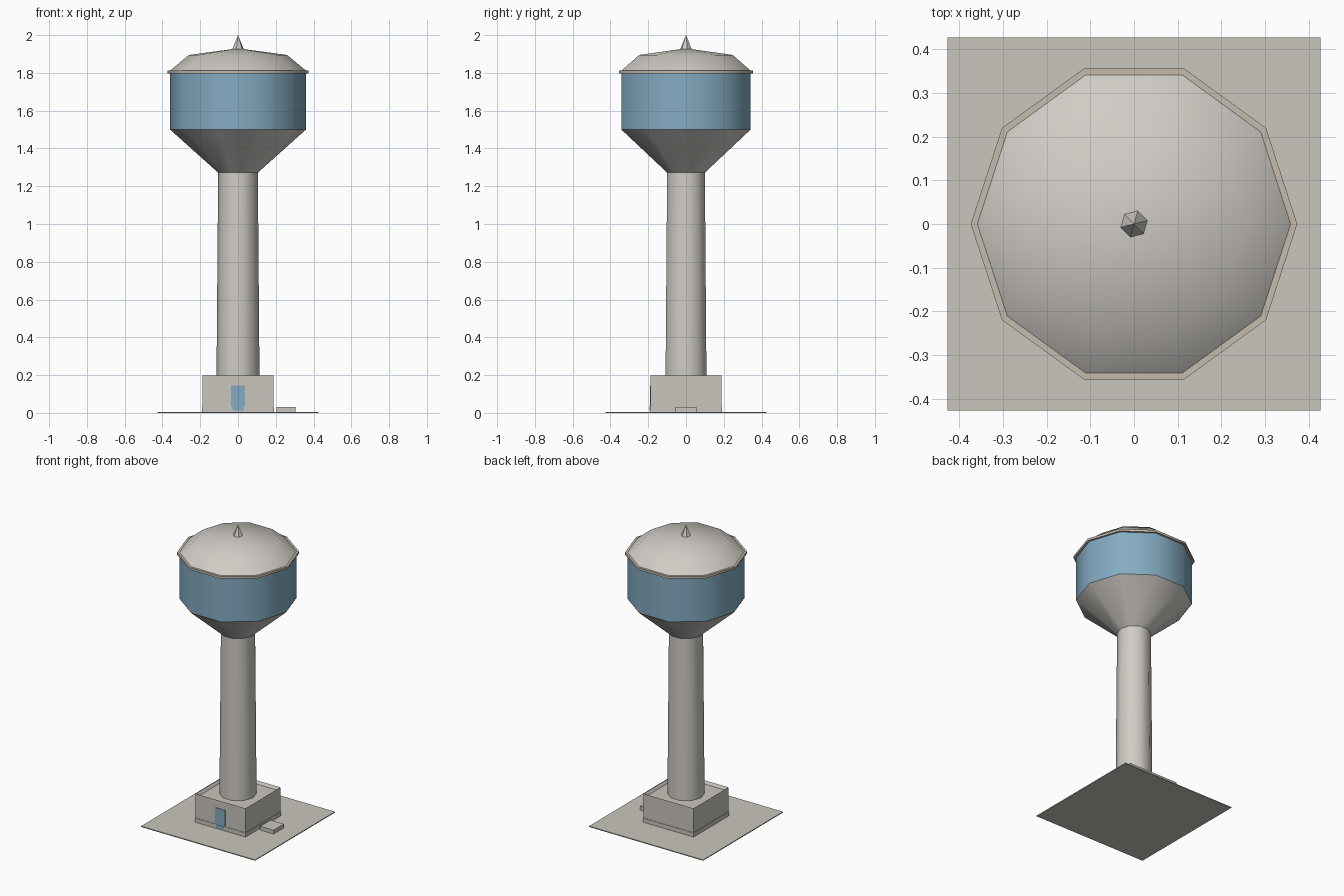
import bpy, bmesh, math

if "Cube" in bpy.data.objects:
    bpy.data.objects.remove(bpy.data.objects["Cube"])


def material(name, rgb):
    m = bpy.data.materials.new(name)
    m.use_nodes = True
    m.diffuse_color = (*rgb, 1)
    m.node_tree.nodes["Principled BSDF"].inputs["Base Color"].default_value = (*rgb, 1)
    return m


PALE = material("pale grey paint", (0.63, 0.60, 0.56))
STONE = material("concrete", (0.59, 0.56, 0.51))
BLUE = material("blue paint", (0.23, 0.41, 0.54))
BEIGE = material("beige trim", (0.56, 0.50, 0.42))


def finish(name, bm, mat, smooth=False):
    bmesh.ops.remove_doubles(bm, verts=bm.verts, dist=1e-5)
    bmesh.ops.recalc_face_normals(bm, faces=bm.faces)
    me = bpy.data.meshes.new(name)
    bm.to_mesh(me)
    bm.free()
    me.materials.append(mat)
    ob = bpy.data.objects.new(name, me)
    bpy.context.collection.objects.link(ob)
    if smooth:
        bpy.ops.object.select_all(action="DESELECT")
        ob.select_set(True)
        bpy.context.view_layer.objects.active = ob
        bpy.ops.object.shade_smooth_by_angle(angle=math.radians(41))
    return ob


def lathe(name, profile, mat, sides=10, turn=0.0, smooth=True):
    """Turn (radius, height) points around z; close the ends with flat caps."""
    bm = bmesh.new()
    rings = []
    for r, z in profile:
        rings.append([bm.verts.new((r * math.cos(turn + math.tau * i / sides),
                                    r * math.sin(turn + math.tau * i / sides), z))
                      for i in range(sides if r > 0 else 1)])
    for a, b in zip(rings, rings[1:]):
        for i in range(sides):
            j = (i + 1) % sides
            quad = [a[i], a[j]] + ([b[j], b[i]] if len(b) > 1 else [b[0]])
            bm.faces.new(quad)
    for ring in (rings[0], rings[-1]):
        if len(ring) > 1:
            bm.faces.new(ring)
    return finish(name, bm, mat, smooth)


def box(name, x, y, z, mat):
    """Box from (min, max) pairs."""
    bm = bmesh.new()
    bmesh.ops.create_cube(bm, size=1)
    for v in bm.verts:
        v.co = [lo + (c + 0.5) * (hi - lo) for c, (lo, hi) in zip(v.co, (x, y, z))]
    return bm if name is None else finish(name, bm, mat)


# Ground slab and small side pad
G = 0.427
box("ground_slab", (-G, G), (-G, G), (0, 0.006), STONE)
box("side_pad", (0.205, 0.305), (-0.055, 0.055), (0.006, 0.032), STONE)

# Base building: block with a sunken roof inside a parapet
W = 0.187
bm = box(None, (-W, W), (-W, W), (0.006, 0.198), STONE)
top = max(bm.faces, key=lambda f: f.calc_center_median().z)
bmesh.ops.inset_region(bm, faces=[top], thickness=0.018)
bmesh.ops.translate(bm, verts=top.verts, vec=(0, 0, -0.018))
finish("base_building", bm, STONE)
box("base_plinth", (-W - 0.003, W + 0.003), (-W - 0.003, W + 0.003), (0.006, 0.034), STONE)

# Door with a narrower foot over the plinth
box("door", (-0.037, 0.037), (-W - 0.004, -W + 0.002), (0.034, 0.145), BLUE)
box("door_foot", (-0.03, 0.03), (-W - 0.006, -W + 0.002), (0.012, 0.034), BLUE)

# Column, tank and roof
lathe("column", [(0.114, 0.17), (0.105, 1.275)], PALE)
lathe("tank_funnel", [(0.103, 1.27), (0.36, 1.5)], PALE)
lathe("tank_wall", [(0.36, 1.5), (0.36, 1.8)], BLUE)
lathe("roof_rim", [(0.374, 1.798), (0.374, 1.813)], BEIGE)
lathe("roof_dome", [(0.36, 1.812), (0.26, 1.895), (0, 1.93)], PALE)
lathe("roof_spike", [(0.033, 1.922), (0, 2.0)], PALE, sides=6,
      turn=math.radians(14), smooth=False)
